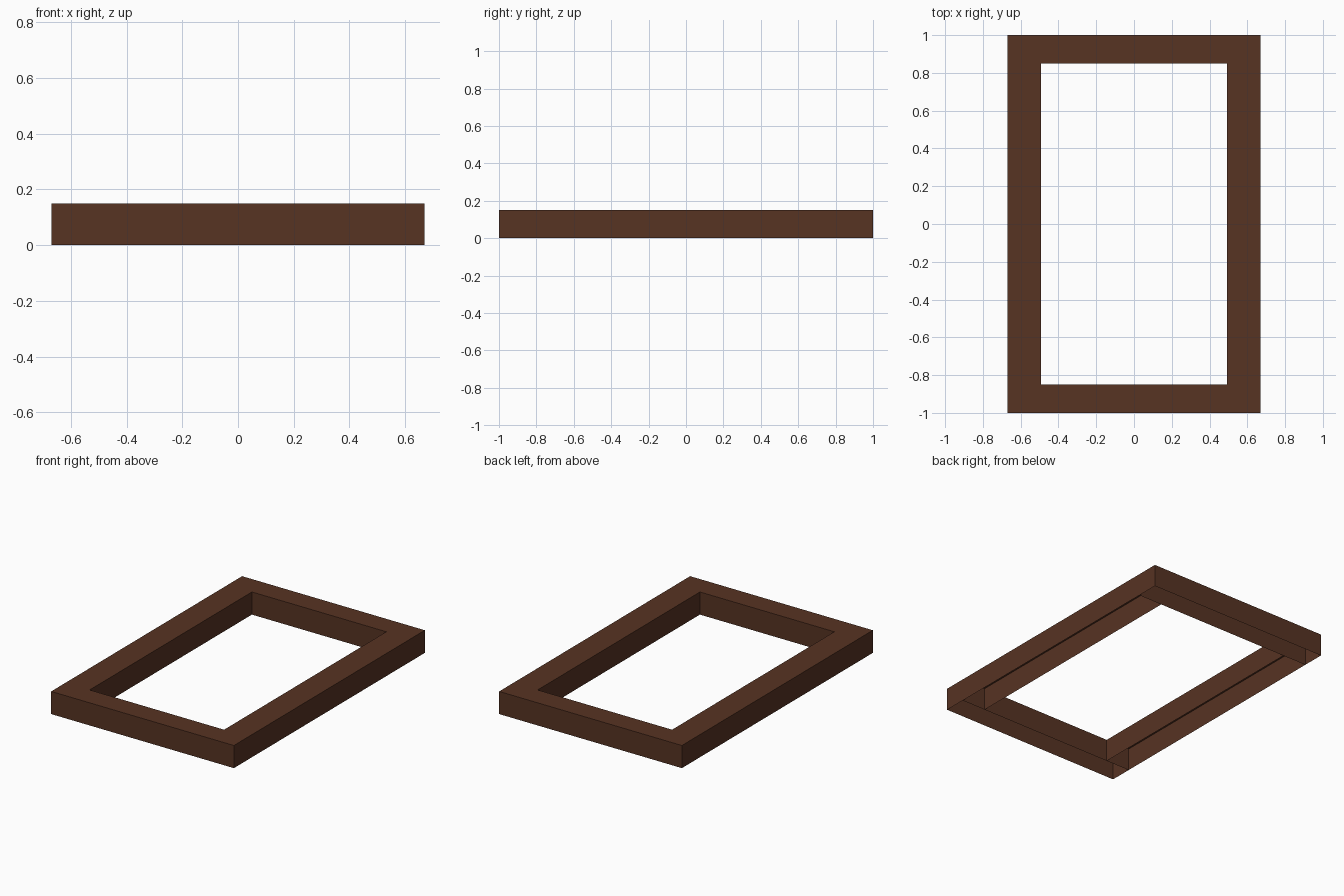
import bpy, bmesh

if "Cube" in bpy.data.objects:
    bpy.data.objects.remove(bpy.data.objects["Cube"])

# Overall sizes: outer half width, inner half width, outer and inner half length, height
XO, XI, YO, YI, H = 0.67, 0.493, 1.0, 0.85, 0.15

wood = bpy.data.materials.new("dark brown wood")
wood.diffuse_color = (0.095, 0.033, 0.0165, 1.0)
wood.use_nodes = True
wood.node_tree.nodes["Principled BSDF"].inputs["Base Color"].default_value = wood.diffuse_color


def hollow_rail(name, x0, x1, y0, y1, open_ends=False):
    """Thin-walled rail, open underneath and optionally at both y ends."""
    bm = bmesh.new()
    bmesh.ops.create_cube(bm, size=1.0)
    for v in bm.verts:
        v.co.x = x1 if v.co.x > 0 else x0
        v.co.y = y1 if v.co.y > 0 else y0
        v.co.z = H if v.co.z > 0 else 0.0
    bm.normal_update()
    drop = [f for f in bm.faces
            if f.normal.z < -0.5 or (open_ends and abs(f.normal.y) > 0.5)]
    bmesh.ops.delete(bm, geom=drop, context='FACES')
    mesh = bpy.data.meshes.new(name)
    bm.to_mesh(mesh)
    bm.free()
    mesh.materials.append(wood)
    obj = bpy.data.objects.new(name, mesh)
    bpy.context.collection.objects.link(obj)
    return obj


# End rails run the full width
hollow_rail("front_rail", -XO, XO, -YO, -YI)
hollow_rail("back_rail", -XO, XO, YI, YO)

# Side rails fit between the end rails
hollow_rail("left_rail", -XO, -XI, -YI, YI, open_ends=True)
hollow_rail("right_rail", XI, XO, -YI, YI, open_ends=True)
